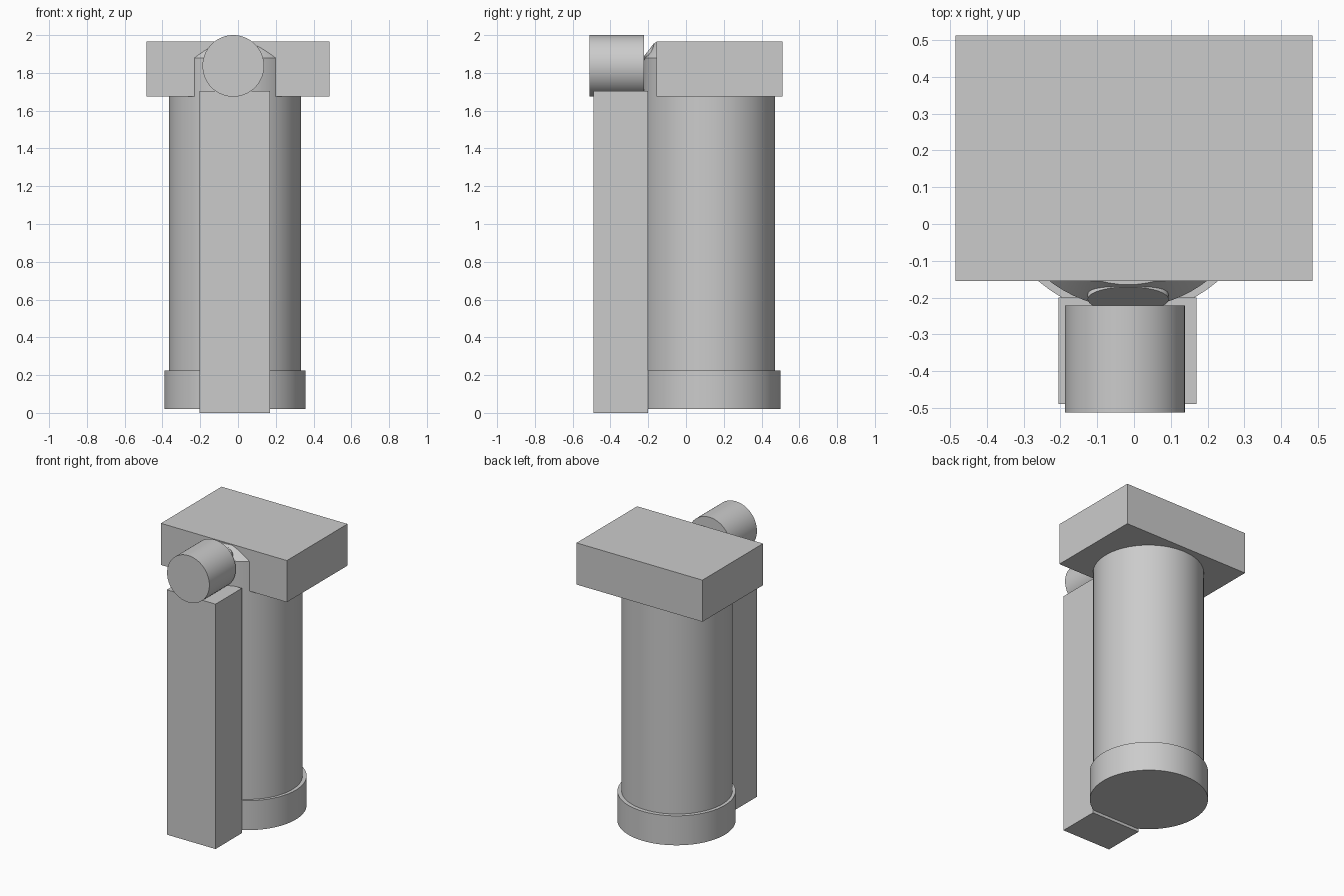
import bpy
import math

if "Cube" in bpy.data.objects:
    bpy.data.objects.remove(bpy.data.objects["Cube"])

grey = bpy.data.materials.new("light_grey")
grey.diffuse_color = (0.6, 0.6, 0.6, 1)
grey.use_nodes = True
grey.node_tree.nodes["Principled BSDF"].inputs["Base Color"].default_value = grey.diffuse_color


def finish(name, smooth=False):
    ob = bpy.context.object
    ob.name = name
    ob.data.materials.append(grey)
    if smooth:
        bpy.ops.object.shade_smooth_by_angle(angle=math.radians(30))
    return ob


def box(name, lo, hi):
    centre = [(a + b) / 2 for a, b in zip(lo, hi)]
    bpy.ops.mesh.primitive_cube_add(size=1, location=centre)
    bpy.context.object.scale = [b - a for a, b in zip(lo, hi)]
    bpy.ops.object.transform_apply(location=False, rotation=False, scale=True)
    return finish(name)


def cylinder(name, radius, depth, location, tilt=0.0, flatten=1.0):
    bpy.ops.mesh.primitive_cylinder_add(vertices=72, radius=radius, depth=depth,
                                        location=location, rotation=(tilt, 0, 0))
    bpy.context.object.scale.y = flatten
    return finish(name, True)


# Round body with its wider foot
X = -0.016
cylinder("body", 0.35, 1.83, (X, 0.122, 0.965))
cylinder("foot_ring", 0.373, 0.205, (X, 0.127, 0.1225))

# Sloped shoulder running up into the head block
bpy.ops.mesh.primitive_cone_add(vertices=72, radius1=0.35, radius2=0.287,
                                depth=0.08, location=(X, 0.122, 1.92))
finish("shoulder", True)

# Small raised pad on the front of the shoulder
cylinder("shoulder_pad", 0.11, 0.02, (X, -0.197, 1.905), math.radians(52), 0.5)

# Head block and front column
box("head_block", (-0.485, -0.155, 1.675), (0.485, 0.512, 1.965))
box("front_column", (-0.205, -0.49, 0.0), (0.17, -0.20, 1.705))

# Horizontal drum resting on the column
cylinder("front_drum", 0.163, 0.29, (-0.025, -0.367, 1.837), math.radians(90))
